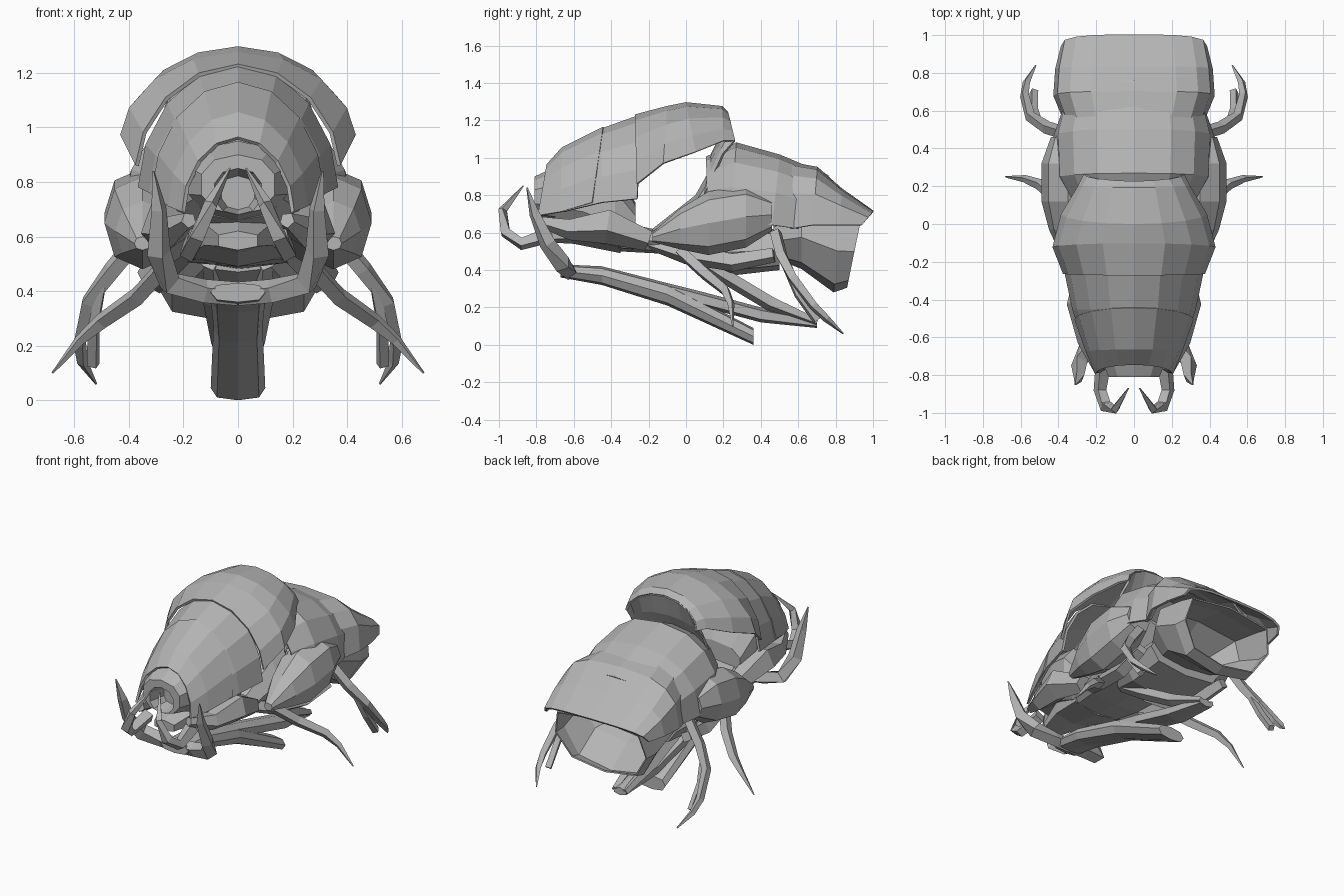
import bpy, bmesh, math
from mathutils import Vector

mat = bpy.data.materials.new("shell grey")
mat.diffuse_color = (0.46, 0.46, 0.46, 1)


def finish(name, bm, mirror=False, thick=0):
    bmesh.ops.recalc_face_normals(bm, faces=bm.faces)
    me = bpy.data.meshes.new(name)
    bm.to_mesh(me)
    bm.free()
    me.materials.append(mat)
    ob = bpy.data.objects.new(name, me)
    bpy.context.collection.objects.link(ob)
    if thick:
        mod = ob.modifiers.new("thickness", "SOLIDIFY")
        mod.thickness = thick
        mod.offset = 0
    if mirror:
        mod = ob.modifiers.new("mirror", "MIRROR")
        mod.use_axis[0] = True
        mod.use_clip = True
    return ob


def skin(rings, closed=True, cap=True):
    """Bridge equal rings of points with quads."""
    bm = bmesh.new()
    vs = [[bm.verts.new(p) for p in r] for r in rings]
    n = len(vs[0])
    for a, b in zip(vs, vs[1:]):
        for i in range(n if closed else n - 1):
            j = (i + 1) % n
            bm.faces.new((a[i], a[j], b[j], b[i]))
    if cap:
        bm.faces.new(vs[0])
        bm.faces.new(vs[-1])
    return bm


def spow(v, p):
    return math.copysign(abs(v) ** p, v)


def body(name, sections, n=10, power=0.75, cx=0, mirror=False, cap=True, taper=0, thick=0):
    """Closed loft along y: (y, half width, bottom, top, shear in y)."""
    rings = []
    for y, w, lo, hi, shear in sections:
        ring = []
        for i in range(n):
            a = 2 * math.pi * i / n
            s, c = spow(math.sin(a), power), spow(math.cos(a), power)
            ring.append((cx + w * s * (1 + taper * c), y + shear * c,
                         (lo + hi) / 2 + (hi - lo) / 2 * c))
        rings.append(ring)
    return finish(name, skin(rings, True, cap), mirror, thick)


def dome(name, sections, n=8, thick=0.015, px=1, pz=1.1):
    """Open arched plate: (y of crest, y of edge, half width, edge z, crest z)."""
    rings = []
    for yc, ye, w, ze, zc in sections:
        ring = []
        for i in range(n + 1):
            a = math.pi * (i / n - 0.5)
            c = max(math.cos(a), 0) ** pz
            ring.append((w * spow(math.sin(a), px), ye + (yc - ye) * c, ze + (zc - ze) * c))
        rings.append(ring)
    return finish(name, skin(rings, False, False), thick=thick)


def limb(name, path, sides=4, mirror=True):
    """Tapered tube: (x, y, z, radius) along a path."""
    pts = [Vector(p[:3]) for p in path]
    rings = []
    for i, p in enumerate(pts):
        d = (pts[min(i + 1, len(pts) - 1)] - pts[max(i - 1, 0)]).normalized()
        u = d.cross(Vector((0.3, 0.2, 1))).normalized()
        v = d.cross(u)
        r = path[i][3]
        rings.append([p + r * (u * math.cos(2 * math.pi * k / sides)
                               + v * math.sin(2 * math.pi * k / sides)) for k in range(sides)])
    return finish(name, skin(rings), mirror)


# Overlapping arched plates of the front carapace
dome("carapace_rear_plate", [(-0.27, -0.26, 0.37, 0.86, 1.225), (-0.10, -0.12, 0.425, 0.97, 1.27),
                             (0.0, 0.05, 0.38, 1.03, 1.29), (0.19, 0.20, 0.29, 1.09, 1.27),
                             (0.22, 0.26, 0.26, 1.09, 1.24)], pz=1.15)
dome("carapace_middle_plate", [(-0.60, -0.66, 0.25, 0.71, 1.06), (-0.45, -0.45, 0.32, 0.76, 1.15),
                               (-0.24, -0.26, 0.36, 0.78, 1.225)])
dome("carapace_front_plate", [(-0.74, -0.79, 0.20, 0.69, 0.96), (-0.66, -0.67, 0.25, 0.71, 1.05),
                              (-0.44, -0.50, 0.31, 0.76, 1.16)])
# Rear closure of the carapace, meeting the abdomen
dome("carapace_neck", [(0.22, 0.26, 0.26, 1.09, 1.24), (0.18, 0.20, 0.27, 1.02, 1.10),
                       (0.14, 0.10, 0.28, 0.80, 1.02)])

# Head with open snout
body("head", [(-0.70, 0.17, 0.66, 0.92, 0), (-0.55, 0.22, 0.60, 0.98, 0),
              (-0.38, 0.26, 0.52, 0.95, 0), (-0.27, 0.22, 0.52, 0.76, 0)])
body("snout", [(-0.70, 0.19, 0.66, 0.95, 0), (-0.81, 0.14, 0.68, 0.90, 0),
               (-0.81, 0.09, 0.68, 0.85, 0), (-0.69, 0.06, 0.70, 0.82, 0)], cap=False, power=0.9)
body("jaw", [(-0.78, 0.08, 0.55, 0.62, 0), (-0.60, 0.14, 0.54, 0.68, 0),
             (-0.35, 0.20, 0.49, 0.66, 0)], n=6)
limb("jaw_strut", [(0.18, -0.78, 0.66, 0.03), (0.24, -0.62, 0.62, 0.06),
                   (0.26, -0.42, 0.64, 0.10), (0.24, -0.20, 0.56, 0.06)], 5)

# Thorax and waist
body("thorax", [(-0.36, 0.20, 0.50, 0.66, 0), (-0.18, 0.24, 0.49, 0.62, 0),
                (0.05, 0.28, 0.48, 0.80, 0), (0.14, 0.30, 0.44, 0.96, 0)], n=8)

# Abdomen shell in two segments, the rear one ending in an overhanging lip
dome("abdomen_front", [(0.11, 0.12, 0.33, 0.66, 1.00), (0.27, 0.24, 0.41, 0.64, 1.075),
                       (0.50, 0.46, 0.42, 0.64, 1.01), (0.76, 0.60, 0.37, 0.62, 0.90)],
     px=0.8, pz=0.8)
dome("abdomen_rear", [(0.56, 0.56, 0.37, 0.62, 0.97), (0.70, 0.68, 0.42, 0.64, 0.945),
                      (0.83, 0.82, 0.41, 0.64, 0.83), (1.0, 0.94, 0.38, 0.64, 0.71)],
     px=0.65, pz=0.65)
# Hollow tail cup, open to the rear under the lip
body("tail_cup", [(0.47, 0.24, 0.47, 0.64, 0), (0.62, 0.34, 0.41, 0.74, 0),
                  (0.81, 0.34, 0.285, 0.72, 0.02), (0.90, 0.335, 0.31, 0.69, 0.04)],
     n=8, power=0.65, taper=0.15, cap=False, thick=0.01)
body("belly", [(0.0, 0.16, 0.47, 0.60, 0), (0.24, 0.27, 0.37, 0.62, 0),
               (0.50, 0.28, 0.40, 0.62, 0)], n=8)

# Rounded hips
body("hip", [(-0.18, 0.03, 0.55, 0.60, 0), (-0.03, 0.10, 0.51, 0.73, 0),
             (0.12, 0.14, 0.48, 0.82, 0), (0.32, 0.14, 0.52, 0.85, 0),
             (0.46, 0.09, 0.61, 0.78, 0)], n=8, power=0.9, cx=0.35, mirror=True)
limb("hip_strut", [(0.18, -0.20, 0.54, 0.03), (0.26, 0.0, 0.48, 0.05),
                   (0.30, 0.25, 0.44, 0.05), (0.33, 0.47, 0.48, 0.04)])

# Long keel below, with a second strip reaching further back
body("keel", [(-0.67, 0.10, 0.36, 0.43, 0), (-0.45, 0.10, 0.32, 0.42, 0),
              (-0.10, 0.09, 0.21, 0.33, 0), (0.36, 0.10, 0.0, 0.09, 0)], n=8)
body("keel_upper_strip", [(-0.30, 0.06, 0.32, 0.38, 0), (0.10, 0.08, 0.20, 0.28, 0),
                          (0.40, 0.08, 0.12, 0.20, 0), (0.70, 0.05, 0.09, 0.14, 0)], n=6)
limb("keel_strut", [(0.10, 0.0, 0.50, 0.03), (0.09, 0.2, 0.37, 0.04),
                    (0.06, 0.45, 0.22, 0.04), (0.04, 0.70, 0.12, 0.02)])

# Curved front horns, joined low into a U
limb("outer_horn", [(0.31, -0.85, 0.84, 0.004), (0.29, -0.81, 0.70, 0.03),
                    (0.29, -0.74, 0.54, 0.045), (0.25, -0.66, 0.43, 0.05),
                    (0.12, -0.63, 0.40, 0.045), (0, -0.62, 0.39, 0.045)])
limb("tusk", [(0.03, -0.87, 0.85, 0.004), (0.10, -0.98, 0.72, 0.025),
              (0.15, -0.965, 0.60, 0.035), (0.18, -0.88, 0.54, 0.035),
              (0.16, -0.72, 0.59, 0.045)])

# Thin jointed legs
limb("middle_leg", [(0.26, -0.03, 0.50, 0.035), (0.37, 0.10, 0.38, 0.035),
                    (0.50, 0.21, 0.29, 0.03), (0.58, 0.24, 0.22, 0.02),
                    (0.68, 0.25, 0.10, 0.004)])
limb("rear_leg", [(0.36, 0.48, 0.60, 0.035), (0.46, 0.51, 0.48, 0.035),
                  (0.55, 0.57, 0.36, 0.03), (0.58, 0.68, 0.21, 0.025),
                  (0.57, 0.75, 0.14, 0.02), (0.52, 0.84, 0.06, 0.004)])
limb("rear_leg_spur", [(0.50, 0.53, 0.42, 0.02), (0.53, 0.60, 0.27, 0.025),
                       (0.53, 0.70, 0.13, 0.025)])
